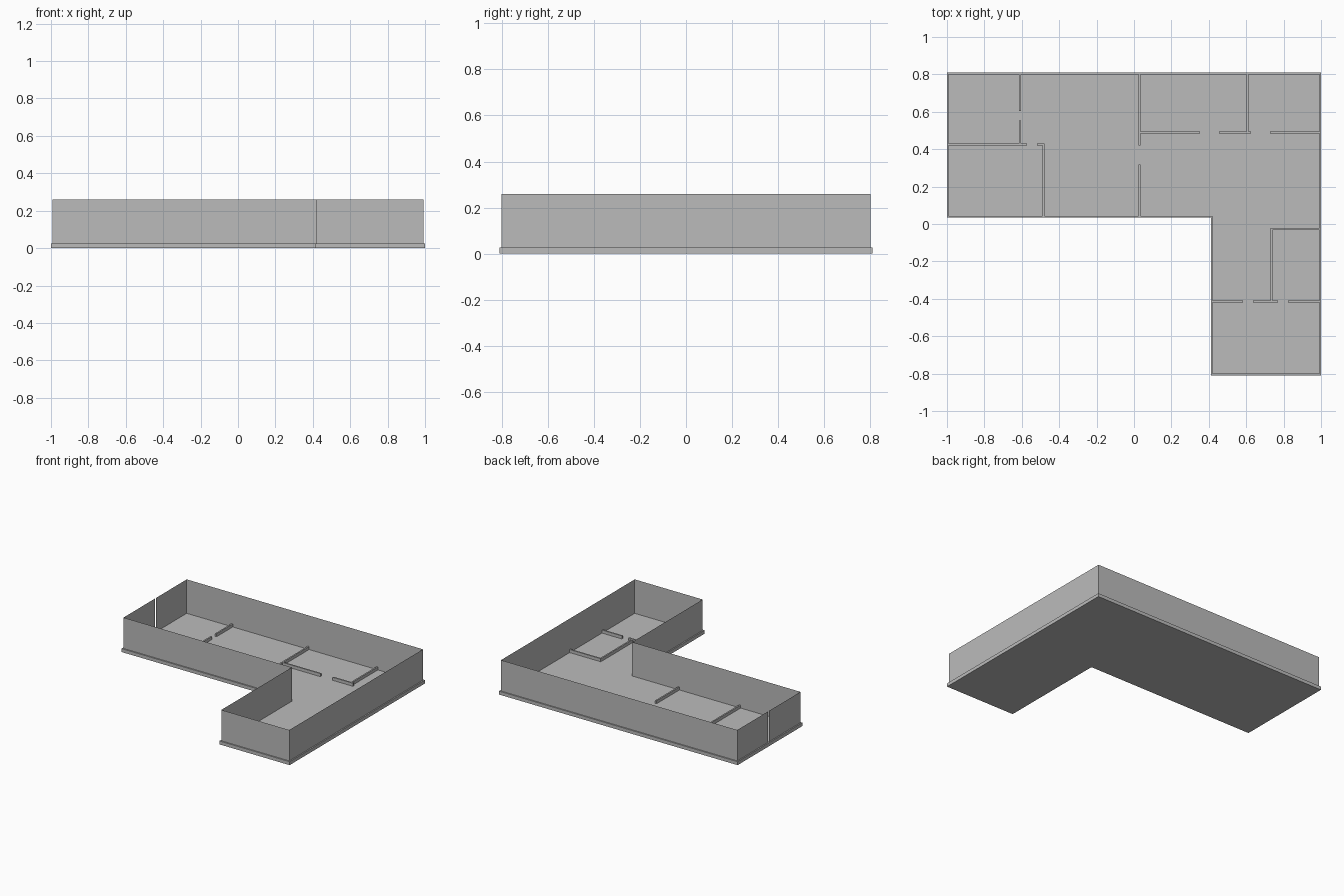
import bpy
import bmesh

cube = bpy.data.objects.get("Cube")
if cube:
    bpy.data.objects.remove(cube, do_unlink=True)

PLINTH_H = 0.026   # height of plinth and partitions
WALL_TOP = 0.26
THICK = 0.0095     # plinth depth
FLOOR_Z = 0.003

gray = bpy.data.materials.new("plaster gray")
gray.use_nodes = True
color = (0.5, 0.5, 0.5, 1)
gray.diffuse_color = color
gray.node_tree.nodes["Principled BSDF"].inputs["Base Color"].default_value = color


def finish(name, bm):
    mesh = bpy.data.meshes.new(name)
    bm.to_mesh(mesh)
    bm.free()
    mesh.materials.append(gray)
    obj = bpy.data.objects.new(name, mesh)
    bpy.context.collection.objects.link(obj)
    return obj


def outline(d):
    """L-shaped plan, counter-clockwise, moved inward by d."""
    return [(-1 + d, 0.034 + d), (0.411 + d, 0.034 + d), (0.411 + d, -0.81 + d),
            (1 - d, -0.81 + d), (1 - d, 0.81 - d), (-1 + d, 0.81 - d)]


def ring(bm, points, z):
    return [bm.verts.new((x, y, z)) for x, y in points]


def bridge(bm, a, b, closed=True):
    n = len(a)
    for i in range(n if closed else n - 1):
        j = (i + 1) % n
        bm.faces.new((a[i], a[j], b[j], b[i]))


# Floor slab
bm = bmesh.new()
low, high = ring(bm, outline(THICK), 0), ring(bm, outline(THICK), FLOOR_Z)
bridge(bm, low, high)
bm.faces.new(high)
bm.faces.new(low[::-1])
finish("floor", bm)

# Low plinth running around the outside
bm = bmesh.new()
loops = [ring(bm, outline(d), z) for d, z in
         ((0, 0), (0, PLINTH_H), (THICK, PLINTH_H), (THICK, 0))]
for i in range(4):
    bridge(bm, loops[i], loops[(i + 1) % 4])
finish("plinth", bm)

# Tall thin outer wall, open at a narrow slit in the right-hand end
bm = bmesh.new()
path = outline(THICK)
side_x = path[0][0]
path = [(side_x, 0.419)] + path + [(side_x, 0.431)]
bridge(bm, ring(bm, path, PLINTH_H), ring(bm, path, WALL_TOP), closed=False)
finish("outer_wall", bm)

# Low partitions: fixed coordinate, then the start and end of each run
IN = 1 - THICK
BACK = 0.81 - THICK
FRONT = 0.034 + THICK
ALONG_X = {
    0.425: [(-IN, -0.572), (-0.519, -0.478)],
    0.489: [(0.03, 0.353), (0.455, 0.626), (0.727, IN)],
    -0.027: [(0.73, IN)],
    -0.414: [(0.42, 0.583), (0.636, 0.77), (0.824, IN)],
}
ALONG_Y = {
    -0.61: [(0.605, BACK), (0.43, 0.553)],
    -0.483: [(FRONT, 0.42)],
    0.03: [(0.42, BACK), (FRONT, 0.318)],
    0.607: [(0.494, BACK)],
    0.735: [(-0.409, -0.032)],
}


def partition(name, x0, x1, y0, y1):
    bm = bmesh.new()
    plan = [(x0, y0), (x1, y0), (x1, y1), (x0, y1)]
    low, high = ring(bm, plan, 0.001), ring(bm, plan, PLINTH_H)
    bridge(bm, low, high)
    bm.faces.new(high)
    bm.faces.new(low[::-1])
    finish(name, bm)


half = 0.0055
for y, runs in ALONG_X.items():
    for a, b in runs:
        partition("cross_partition", a, b, y - half, y + half)
for x, runs in ALONG_Y.items():
    for a, b in runs:
        partition("long_partition", x - half, x + half, a, b)
